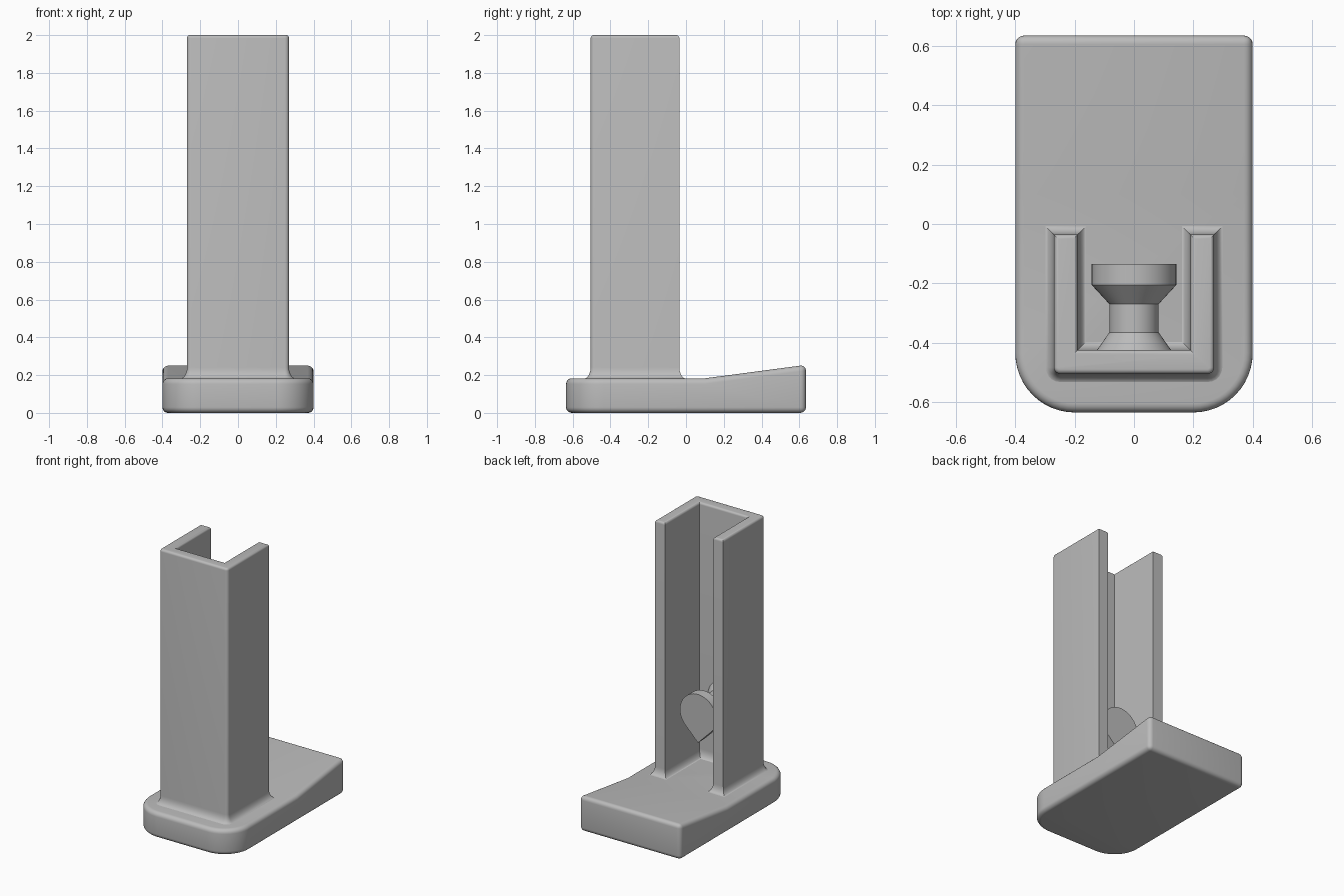
import bpy, bmesh, math

cube = bpy.data.objects.get("Cube")
if cube:
    bpy.data.objects.remove(cube)

grey = bpy.data.materials.new("plain grey")
grey.use_nodes = True
colour = (0.5, 0.5, 0.5, 1)
grey.diffuse_color = colour
grey.node_tree.nodes["Principled BSDF"].inputs["Base Color"].default_value = colour


def finish(name, bm, bevel=0):
    """Turn a bmesh into a smooth shaded object with optional rounded edges."""
    bmesh.ops.recalc_face_normals(bm, faces=bm.faces)
    mesh = bpy.data.meshes.new(name)
    bm.to_mesh(mesh)
    bm.free()
    mesh.materials.append(grey)
    obj = bpy.data.objects.new(name, mesh)
    bpy.context.collection.objects.link(obj)
    bpy.ops.object.select_all(action='DESELECT')
    obj.select_set(True)
    bpy.context.view_layer.objects.active = obj
    if bevel:
        mod = obj.modifiers.new("rounded edges", 'BEVEL')
        mod.width = bevel
        mod.segments = 5
        mod.limit_method = 'ANGLE'
        mod.angle_limit = math.radians(30)
        bpy.ops.object.modifier_apply(modifier=mod.name)
    bpy.ops.object.shade_smooth_by_angle(angle=math.radians(30))
    return obj


def loft(bm, rings):
    """Join rings of equal length with quads and cap both ends."""
    loops = [[bm.verts.new(p) for p in ring] for ring in rings]
    n = len(loops[0])
    for a, b in zip(loops, loops[1:]):
        for i in range(n):
            j = (i + 1) % n
            bm.faces.new((a[i], a[j], b[j], b[i]))
    bm.faces.new(loops[0])
    bm.faces.new(loops[-1])


def arc(cx, cy, r, start, end, steps):
    return [(cx + r * math.cos(math.radians(start + (end - start) * i / steps)),
             cy + r * math.sin(math.radians(start + (end - start) * i / steps)))
            for i in range(steps + 1)]


# Base slab: side profile with a rising rear ramp, front corners rounded
W, D = 0.4, 0.635
profile = [(-D, 0), (D, 0), (D, 0.254), (0.1, 0.183), (-D, 0.183)]
bm = bmesh.new()
loft(bm, [[(x, y, z) for y, z in profile] for x in (-W, W)])
corners = [e for e in bm.edges
           if all(abs(v.co.y + D) < 1e-4 for v in e.verts)
           and abs(e.verts[0].co.x - e.verts[1].co.x) < 1e-4]
bmesh.ops.bevel(bm, geom=corners, offset=0.2, segments=12, profile=0.5, affect='EDGES')
finish("base", bm, 0.03)


# Channel column: U section that flares at the foot and rounds at the top
def channel(d, z):
    ox, ix, front, back, inner = 0.27 + d, 0.19 - d, -0.505 - d, -0.035 + d, -0.425 + d
    r = 0.022 + d
    outline = [(-ox, back)]
    outline += arc(-ox + r, front + r, r, 180, 270, 5)
    outline += arc(ox - r, front + r, r, 270, 360, 5)
    outline += [(ox, back), (ix, back), (ix, inner), (-ix, inner), (-ix, back)]
    return [(x, y, z) for x, y in outline]


foot, top, rnd = 0.181, 2.0, 0.016
rings = [channel(0.037, 0.15)]
for i in range(7):
    t = math.radians(15 * i)
    rings.append(channel(0.037 * (1 - math.sin(t)), foot + 0.06 * (1 - math.cos(t))))
for i in range(6):
    t = math.radians(18 * i)
    rings.append(channel(-rnd * (1 - math.cos(t)), top - rnd * (1 - math.sin(t))))
bm = bmesh.new()
loft(bm, rings)
finish("channel_column", bm)


# Peg: teardrop section swept backwards, with flared root, neck and head
def teardrop(r, y, z=0.645):
    outline = arc(0, z, r, -45, 225, 36) + [(0, z - r * math.sqrt(2))]
    return [(x, y, h) for x, h in outline]


bm = bmesh.new()
loft(bm, [teardrop(r, y) for r, y in
          ((0.125, -0.43), (0.125, -0.425), (0.083, -0.365), (0.083, -0.27),
           (0.143, -0.205), (0.143, -0.135))])
finish("peg", bm)
